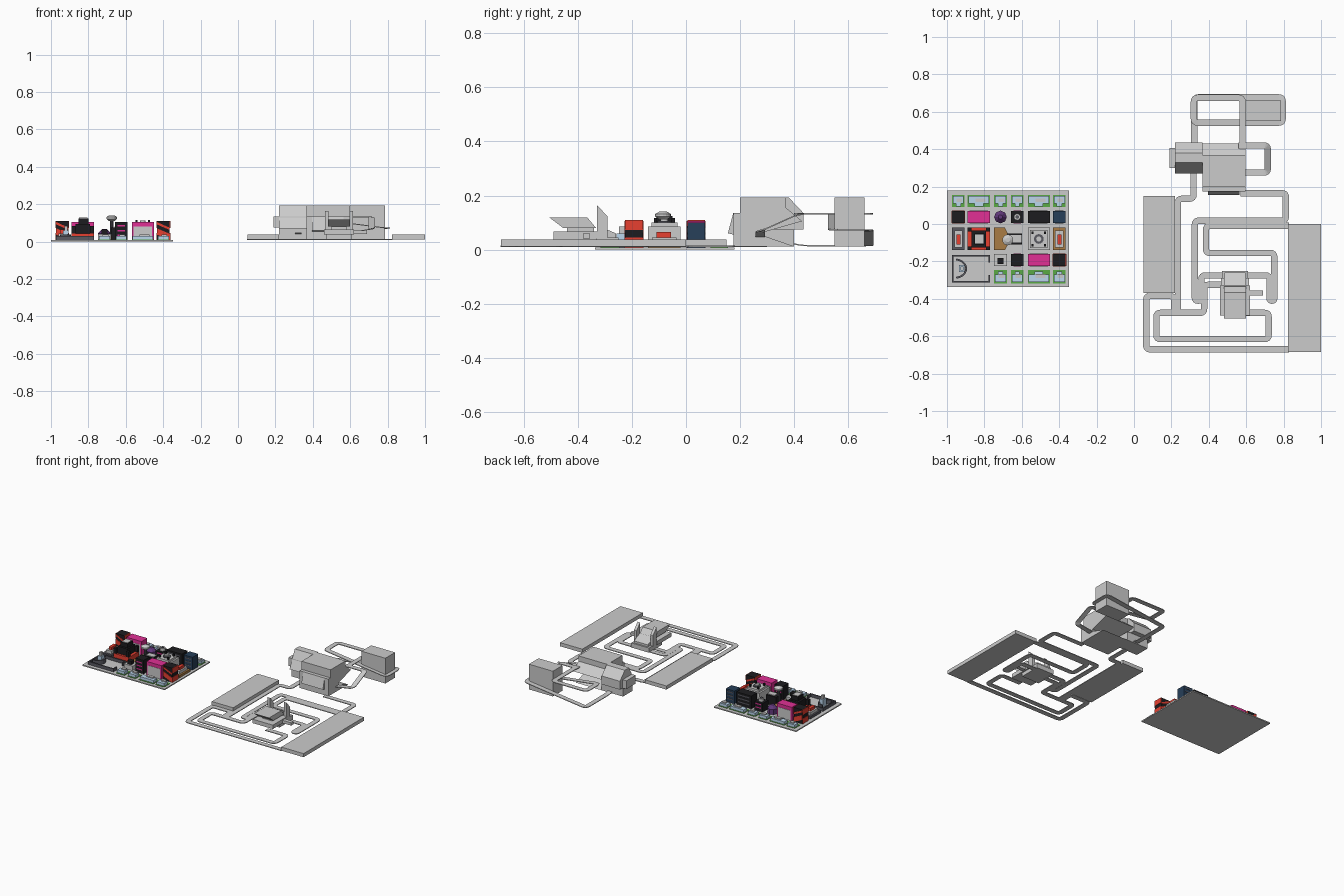
import bpy, bmesh, math
from mathutils import Vector

if "Cube" in bpy.data.objects:
    bpy.data.objects.remove(bpy.data.objects["Cube"])

COL = dict(black=(.012, .012, .014, 1), red=(.8, .05, .03, 1), magenta=(.75, .03, .3, 1),
           purple=(.12, .04, .2, 1), blue=(.5, .68, .85, 1), green=(.1, .4, .06, 1),
           brown=(.4, .2, .06, 1), navy=(.02, .05, .1, 1), white=(.75, .75, .75, 1),
           dark=(.1, .1, .12, 1))
MATS = {}


def mat(c):
    if c not in MATS:
        MATS[c] = bpy.data.materials.new(c)
        MATS[c].diffuse_color = COL[c]
    return MATS[c]


def finish(name, bm, c=None):
    bmesh.ops.recalc_face_normals(bm, faces=bm.faces[:])
    me = bpy.data.meshes.new(name)
    bm.to_mesh(me)
    bm.free()
    ob = bpy.data.objects.new(name, me)
    bpy.context.collection.objects.link(ob)
    if c:
        me.materials.append(mat(c))
    return ob


def prism(name, pts, vec, c=None):
    """Extrude a closed polygon of 3D points along vec."""
    bm = bmesh.new()
    f = bm.faces.new([bm.verts.new(p) for p in pts])
    r = bmesh.ops.extrude_face_region(bm, geom=[f])
    bmesh.ops.translate(bm, vec=vec, verts=[v for v in r['geom'] if isinstance(v, bmesh.types.BMVert)])
    return finish(name, bm, c)


def box(name, x0, x1, y0, y1, z0, z1, c=None):
    return prism(name, [(x0, y0, z0), (x1, y0, z0), (x1, y1, z0), (x0, y1, z0)], (0, 0, z1 - z0), c)


def side_profile(name, x0, x1, yz, c=None):
    return prism(name, [(x0, y, z) for y, z in yz], (x1 - x0, 0, 0), c)


def drum(name, x, y, z0, z1, r0, r1, n=12, c=None):
    bm = bmesh.new()
    bmesh.ops.create_cone(bm, cap_ends=True, segments=n, radius1=r0, radius2=r1, depth=z1 - z0)
    bmesh.ops.translate(bm, vec=(x, y, (z0 + z1) / 2), verts=bm.verts)
    return finish(name, bm, c)


def road(name, pts, w=.034, t=.005, z=.010, r=.022):
    """Flat strip with rounded corners following a polyline, ramps allowed."""
    P = [Vector(p) if len(p) == 3 else Vector((*p, z)) for p in pts]
    path = [P[0]]
    for a, b, d in zip(P, P[1:], P[2:]):
        k = min(r, (a - b).length / 2, (d - b).length / 2)
        s, e = b + (a - b).normalized() * k, b + (d - b).normalized() * k
        for i in range(5):
            u = i / 4
            path.append(s * (1 - u) ** 2 + b * 2 * u * (1 - u) + e * u * u)
    path.append(P[-1])
    path = [p for i, p in enumerate(path) if i == 0 or (p - path[i - 1]).length > 1e-4]
    bm = bmesh.new()
    rows = []
    for i, p in enumerate(path):
        d = path[min(i + 1, len(path) - 1)] - path[max(i - 1, 0)]
        n = Vector((-d.y, d.x, 0)).normalized() * w / 2
        up = Vector((0, 0, t))
        rows.append([bm.verts.new(q) for q in (p + n, p - n, p - n + up, p + n + up)])
    for a, b in zip(rows, rows[1:]):
        for j in range(4):
            bm.faces.new((a[j], a[(j + 1) % 4], b[(j + 1) % 4], b[j]))
    bm.faces.new(rows[0])
    bm.faces.new(rows[-1])
    return finish(name, bm)


# --- track side: storage slabs and roads
box("left_slab", .05, .22, -.37, .15, .012, .038)
box("right_slab", .823, 1.0, -.685, 0, .012, .038)
road("upper_bend_road", [(.57, .165), (.812, .165), (.812, .018), (.325, .018),
                         (.325, -.41), (.36, -.41), (.36, -.275), (.48, -.275)])
road("middle_road", [(.83, -.01), (.385, -.01), (.385, -.155), (.75, -.155),
                     (.75, -.41), (.725, -.41), (.725, -.275), (.6, -.275)])
road("outer_road", [(.83, -.67), (.065, -.67), (.065, -.385), (.215, -.385),
                    (.215, -.475), (.375, -.475), (.375, -.325), (.48, -.325)])
road("slab_side_road", [(.318, .3), (.318, .135), (.235, .135), (.235, -.46)])
road("inner_road", [(.23, -.475), (.12, -.475), (.12, -.615), (.72, -.615), (.72, -.475), (.56, -.475)])
# raised loops behind the main hall
road("raised_loop", [(.58, .40, .13), (.58, .675, .13), (.32, .675, .13), (.32, .542, .13),
                     (.795, .542, .07), (.795, .677, .07), (.323, .677, .012), (.323, .43, .012),
                     (.323, .27, .045)])
road("side_loop", [(.56, .42, .13), (.715, .42, .13), (.715, .275, .065), (.56, .275, .04)])
box("loop_tower", .595, .785, .55, .66, .012, .193)

# --- main hall
side_profile("hall_core", .365, .595, [(.175, .012), (.175, .135), (.2, .135), (.2, .193), (.37, .193),
                                       (.37, .155), (.43, .105), (.29, .065), (.29, .05), (.4, .012)])
side_profile("hall_porch", .395, .565, [(.155, .06), (.175, .135), (.2, .135), (.2, .05)])
side_profile("hall_wing", .22, .365, [(.3, .075), (.3, .135), (.33, .193), (.38, .193),
                                      (.435, .135), (.435, .075)])
side_profile("hall_wing_canopy", .22, .365, [(.27, .07), (.3, .13), (.32, .13), (.32, .07)])
box("hall_wing_end", .19, .22, .3, .405, .075, .135)
box("hall_wing_base", .22, .39, .29, .40, .012, .075)

# --- small station in the middle of the track
box("station_platform", .46, .62, -.49, -.33, .038, .066)
side_profile("station_roof", .48, .6, [(-.505, .118), (-.365, .118), (-.333, .08), (-.455, .08)])
box("station_core", .5, .58, -.44, -.34, .06, .085)
box("station_base", .47, .61, -.40, -.25, .012, .045)
side_profile("station_fin", .465, .485, [(-.33, .165), (-.29, .122), (-.29, .04), (-.33, .04)])
side_profile("station_fin_right", .595, .615, [(-.33, .165), (-.29, .122), (-.29, .04), (-.33, .04)])
side_profile("station_rear_roof", .485, .595, [(-.33, .09), (-.26, .06), (-.26, .04), (-.33, .04)])
box("station_side_arm", .61, .69, -.382, -.355, .04, .06)

# --- city board
B = .008
box("city_board", -1, -.347, -.337, .18, 0, B)
COLS = [(-.972, -.906), (-.889, -.77), (-.748, -.68), (-.657, -.592), (-.568, -.45), (-.434, -.365)]
ROWS = [(.09, .155), (.005, .07), (-.14, -.02), (-.225, -.16), (-.317, -.247)]


def lot(c, r):
    return (*COLS[c], *ROWS[r])


# small houses on green lots
for r in (0, 4):
    for c in range(6):
        if r == 4 and c < 2:
            continue
        x0, x1, y0, y1 = lot(c, r)
        w = x1 - x0
        box("house_lot", x0, x1, y0, y1, B, B + .003, "green")
        s = 1 if r == 0 else -1
        ym = (y0 + y1) / 2
        wide = sorted((ym - .012 * s, ym + .027 * s))
        tail = sorted((ym - .029 * s, ym - .012 * s))
        box("house_body", x0 + .005, x1 - .005, *wide, B, B + .022, "blue")
        box("house_wing", x0 + .3 * w, x1 - .3 * w, *tail, B, B + .016, "blue")
        box("house_roof", x0 + .35 * w, x1 - .2 * w, ym - .006, ym + .015, B + .022, B + .03, "white")


# striped towers: dark box with slanted coloured panels
def striped_tower(c, r, colour, h=.11):
    x0, x1, y0, y1 = lot(c, r)
    box("tower_body", x0, x1, y0, y1, B, h, "black")
    d = (h - B) / 3
    for y, v in ((y0, -.003), (y1, .003)):
        for k in (0, 1.6):
            za, zb = B + k * d, min(B + (k + 1) * d, h - .035)
            prism("tower_stripe", [(x0, y, za + .03), (x1, y, za), (x1, y, zb), (x0, y, zb + .03)], (0, v, 0), colour)
    for x, v in ((x0, -.003), (x1, .003)):
        for k in (0, 1.9):
            box("tower_side_panel", min(x, x + v), max(x, x + v), y0, y1, B + k * d, B + (k + 1.1) * d, colour)


striped_tower(0, 1, "red")
striped_tower(5, 3, "red")

# magenta halls
for c, r in ((1, 1), (4, 3)):
    x0, x1, y0, y1 = lot(c, r)
    box("magenta_hall", x0, x1, y0, y1, B, .105, "magenta")
    for y in (y0 - .002, y1):
        box("hall_front_panel", x0 + .01, x1 - .01, y, y + .002, B, .08, "white")

# dark office blocks
for c, r, col, h in ((3, 3, "black", .105), (3, 1, "black", .07), (4, 1, "black", .1), (5, 1, "navy", .1)):
    x0, x1, y0, y1 = lot(c, r)
    box("office_block", x0, x1, y0, y1, B, h, col)
    for z in (.03, .055, .08):
        if z + .01 < h:
            box("office_window_band", x0 + .012, x1 - .012, y0 - .002, y1 + .002, z, z + .008,
                "magenta" if c == 3 else "dark")
x, y = -.6245, .0375
drum("roof_drum", x, y, .07, .09, .018, .018, 12, "white")
drum("roof_drum_cap", x, y, .09, .094, .010, .010, 12, "dark")
drum("octagon_pavilion", -.714, .0375, B, .045, .034, .034, 8, "purple")
drum("octagon_roof", -.714, .0375, .045, .068, .034, .012, 8, "purple")

# red kiosks on grey courts
for c in (0, 5):
    x0, x1, y0, y1 = lot(c, 2)
    xm = (x0 + x1) / 2
    box("court", x0, x1, y0, y1, B, .025, "dark" if c == 0 else "brown")
    box("kiosk_wall", x0 + .012, x1 - .012, y0 + .015, y1 - .015, .025, .045, "white")
    box("kiosk", xm - .01, xm + .012, y0 + .03, y1 - .035, .045, .065, "red")

# red block with a grey-topped black tower
x0, x1, y0, y1 = lot(1, 2)
box("red_plinth", x0, x1, y0, y1, B, .045, "red")
box("stepped_tower", x0 + .02, x1 - .02, y0 + .015, y1 - .015, .045, .095, "black")
box("tower_top", x0 + .035, x1 - .03, y0 + .03, y1 - .03, .095, .125, "black")
box("tower_cap", x0 + .04, x1 - .035, y0 + .035, y1 - .035, .125, .128, "white")
for i in (0, 1):
    for j in (0, 1):
        xx, yy = (x0, x1 - .02)[i], (y0, y1 - .02)[j]
        box("plinth_corner", xx, xx + .02, yy, yy + .02, .045, .085, "black")

# plaza with water tower
prism("plaza_deck", [(-.748, -.14, B), (-.69, -.14, B), (-.66, -.08, B), (-.69, -.02, B), (-.748, -.02, B)],
      (0, 0, .022), "brown")
box("plaza_hall", -.68, -.6, -.11, -.05, B, .075, "black")
box("plaza_hall_roof", -.66, -.602, -.1, -.06, .075, .08, "white")
drum("water_tower_leg", -.675, -.085, B, .112, .009, .009, 10, "dark")
drum("water_tower_bowl", -.675, -.085, .11, .122, .014, .029, 16, "white")
drum("water_tower_rim", -.675, -.085, .122, .132, .029, .029, 16, "white")
drum("water_tower_cap", -.675, -.085, .132, .141, .029, .012, 16, "white")

# grey factory with roof equipment
x0, x1, y0, y1 = lot(4, 2)
xm, ym = (x0 + x1) / 2, (y0 + y1) / 2
box("factory", x0, x1, y0, y1, B, .085, "white")
box("factory_upper", x0 + .012, x1 - .012, y0 + .012, y1 - .012, .085, .1, "white")
drum("factory_ring", xm, ym, .1, .106, .026, .026, 16, "dark")
drum("factory_vent", xm, ym, .1, .113, .014, .014, 12, "white")
for sx in (-1, 1):
    for sy in (-1, 1):
        cx, cy = xm + sx * .033, ym + sy * .033
        box("factory_chimney", cx - .006, cx + .006, cy - .006, cy + .006, .1, .116, "black")

# small shop
x0, x1, y0, y1 = lot(2, 3)
box("shop", x0, x1, y0, y1, B, .04, "white")
box("shop_top", x0 + .018, x1 - .018, y0 + .012, y1 - .022, .04, .065, "black")

# walled court in the front left corner
x0, x1, y0, y1 = -.972, -.77, -.312, -.165
h, t = .03, .008
for a, b in ((y0, y0 + t), (y1 - t, y1)):
    box("court_wall", x0, x1, a, b, B, h, "dark")
box("court_back_wall", x0, x0 + t, y0, y1, B, h, "dark")
for a, b in ((y0, y0 + .04), (y1 - .04, y1)):
    box("court_gate_wall", x1 - t, x1, a, b, B, h, "dark")
cx, cy = -.962, (y0 + y1) / 2
arc = [(math.radians(a)) for a in range(-80, 81, 16)]
prism("curved_stand", [(cx + .07 * math.cos(a), cy + .055 * math.sin(a), B) for a in arc] +
      [(cx + .06 * math.cos(a), cy + .045 * math.sin(a), B) for a in reversed(arc)], (0, 0, .03), "dark")
box("court_monument", -.935, -.905, cy - .018, cy + .018, B, .06, "blue")
box("court_monument_top", -.928, -.912, cy - .01, cy + .01, .06, .085, "white")

for m in bpy.data.materials:
    if m.users and not m.is_grease_pencil:
        m.use_nodes = True
        m.node_tree.nodes["Principled BSDF"].inputs["Base Color"].default_value = m.diffuse_color
